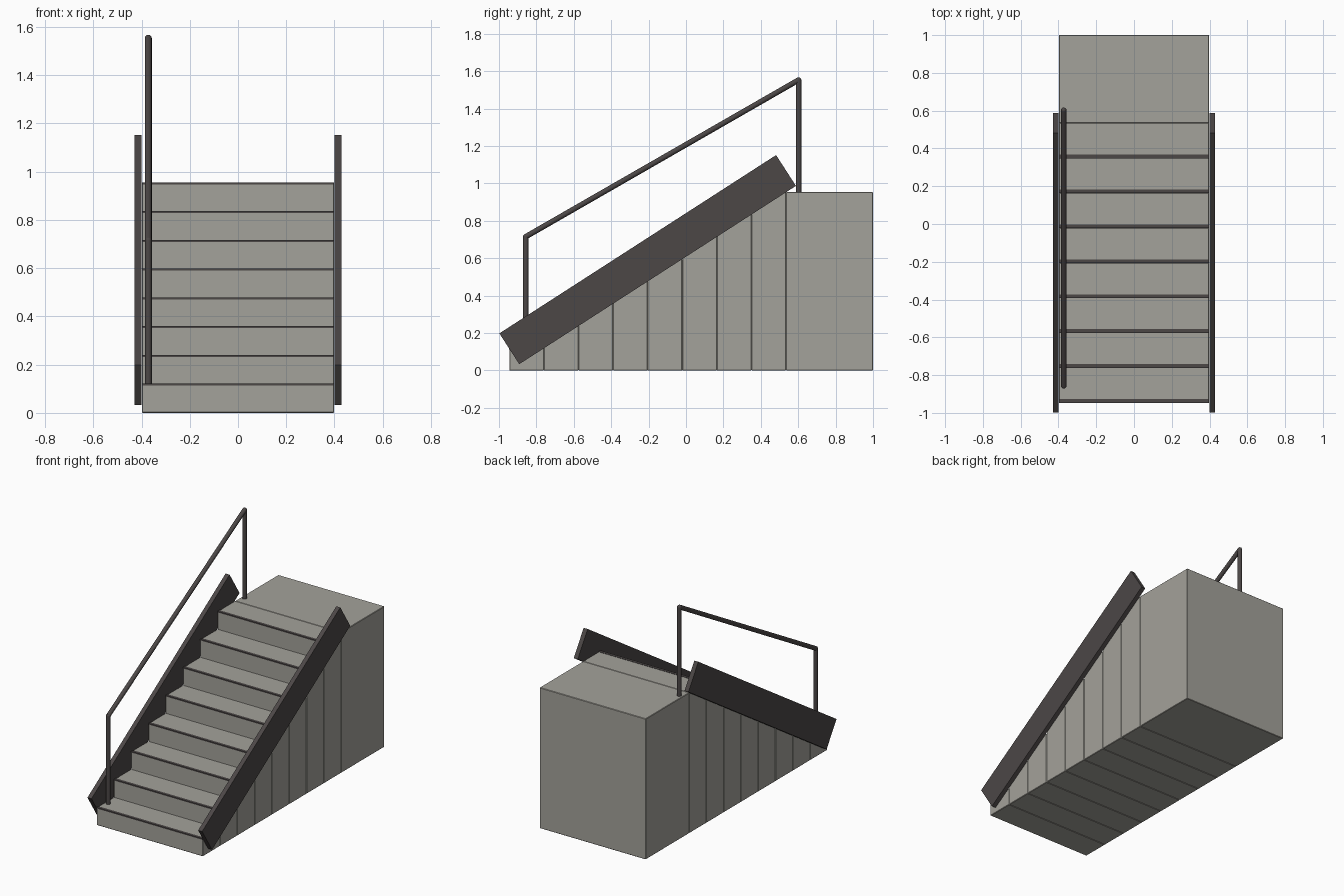
import bpy, math
from mathutils import Vector

if "Cube" in bpy.data.objects:
    bpy.data.objects.remove(bpy.data.objects["Cube"])


def material(name, rgb):
    m = bpy.data.materials.new(name)
    m.diffuse_color = (*rgb, 1)
    m.use_nodes = True
    m.node_tree.nodes["Principled BSDF"].inputs["Base Color"].default_value = m.diffuse_color
    return m


concrete = material("concrete grey", (0.37, 0.36, 0.325))
metal = material("dark metal", (0.072, 0.063, 0.062))


def box(name, lo, hi, mat, bevel=0.0):
    lo, hi = Vector(lo), Vector(hi)
    bpy.ops.mesh.primitive_cube_add(size=1, location=(lo + hi) / 2)
    ob = bpy.context.object
    ob.name = name
    ob.scale = hi - lo
    bpy.ops.object.transform_apply(location=False, rotation=False, scale=True)
    ob.data.materials.append(mat)
    if bevel:
        b = ob.modifiers.new("edge", 'BEVEL')
        b.width = bevel
        b.segments = 1
    return ob


def tube(name, a, b, radius, mat):
    a, b = Vector(a), Vector(b)
    d = b - a
    bpy.ops.mesh.primitive_cylinder_add(vertices=16, radius=radius, depth=d.length,
                                        location=(a + b) / 2)
    ob = bpy.context.object
    ob.name = name
    ob.rotation_euler = d.to_track_quat('Z', 'Y').to_euler()
    ob.data.materials.append(mat)
    bpy.ops.object.shade_smooth_by_angle(angle=math.radians(40))
    return ob


STEPS, RISE, RUN = 8, 0.1192, 0.185
FRONT, HALF = -0.945, 0.398
TOP = STEPS * RISE

# Solid steps, each with a dark nosing strip along its front edge
for i in range(STEPS):
    y, h = FRONT + i * RUN, (i + 1) * RISE
    box(f"step_{i + 1}", (-HALF, y, 0), (HALF, y + RUN, h), concrete, 0.003)
    box(f"nosing_{i + 1}", (-HALF, y - 0.002, h - 0.006),
        (HALF, y + 0.018, h + 0.002), metal)

# Landing block
box("landing", (-HALF, FRONT + STEPS * RUN, 0), (HALF, 1.0, TOP), concrete, 0.003)

# Sloping side stringers
slope = math.atan2(RISE, RUN)
for side, name in ((-1, "left_stringer"), (1, "right_stringer")):
    s = box(name, (-0.015, -0.88, -0.098), (0.015, 0.88, 0.098), metal)
    s.location = (side * 0.415, -0.205, 0.5925)
    s.rotation_euler.x = slope

# Handrail with two posts on the left
X, R = -0.372, 0.0145
low, high = (X, -0.857, 0.715), (X, 0.602, 1.553)
tube("lower_post", (X, low[1], RISE), low, R, metal)
tube("upper_post", (X, high[1], TOP), high, R, metal)
tube("handrail", low, high, R, metal)

# Rounded joints where rail meets posts
for name, p in (("lower_joint", low), ("upper_joint", high)):
    bpy.ops.mesh.primitive_uv_sphere_add(segments=16, ring_count=8, radius=R, location=p)
    ob = bpy.context.object
    ob.name = name
    ob.data.materials.append(metal)
    bpy.ops.object.shade_smooth()
